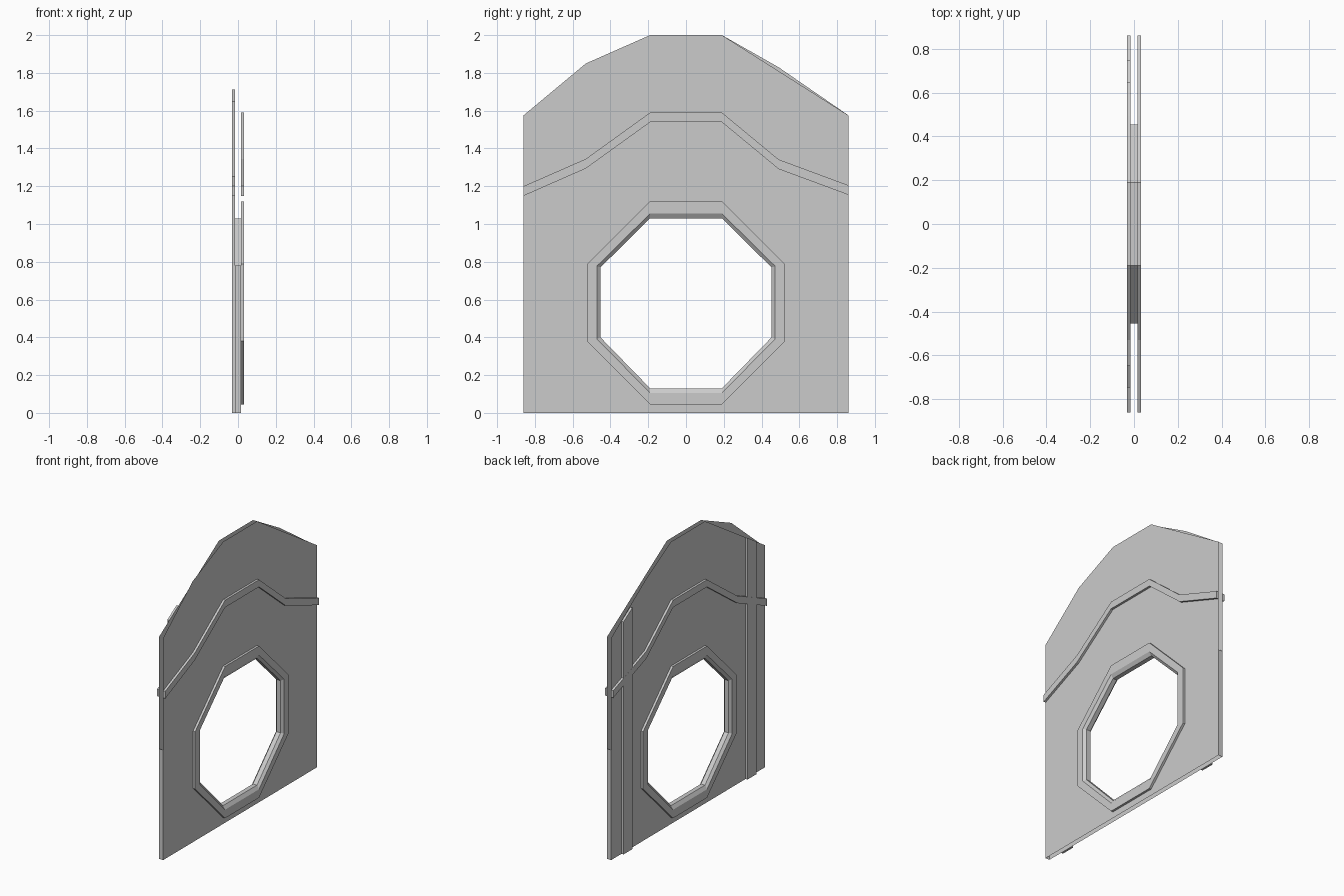
import bpy, bmesh
from mathutils import Vector

cube = bpy.data.objects.get("Cube")
if cube:
    bpy.data.objects.remove(cube)

GREY = bpy.data.materials.new("plain grey")
GREY.use_nodes = True
GREY.diffuse_color = (0.6, 0.6, 0.6, 1)
GREY.node_tree.nodes["Principled BSDF"].inputs["Base Color"].default_value = (0.6, 0.6, 0.6, 1)

SHEET = 0.016    # half distance between the two wall sheets
RAISED = 0.032   # outer face of the trim
HALF = 0.86      # half width of the wall


def finish(name, bm):
    mesh = bpy.data.meshes.new(name)
    bm.to_mesh(mesh)
    bm.free()
    mesh.materials.append(GREY)
    obj = bpy.data.objects.new(name, mesh)
    bpy.context.collection.objects.link(obj)
    return obj


def loop(bm, points, x):
    return [bm.verts.new((x, y, z)) for y, z in points]


def bridge(bm, a, b, flip=False):
    """Quads between two closed loops."""
    for i in range(len(a)):
        j = (i + 1) % len(a)
        quad = [a[i], a[j], b[j], b[i]]
        bm.faces.new(quad[::-1] if flip else quad)


def octagon(half, low, high, z_low, z_high):
    right = [(0.19, low), (half, z_low), (half, z_high), (0.19, high)]
    return right + [(-y, z) for y, z in reversed(right)]


def wall_sheet(name, outline, side):
    bm = bmesh.new()
    edges = []
    for points in (outline, HOLE):
        verts = loop(bm, points, side * SHEET)
        edges += [bm.edges.new((verts[i - 1], verts[i])) for i in range(len(verts))]
    bmesh.ops.triangle_fill(bm, edges=edges, use_beauty=True, use_dissolve=False,
                            normal=Vector((side, 0, 0)))
    for f in bm.faces:
        f.normal_update()
        if f.normal.x * side < 0:
            f.normal_flip()
    finish(name, bm)


def trim(name, lower, upper, side, outer=RAISED):
    """Raised band between two polylines, open against the wall."""
    bm = bmesh.new()
    ring = lower + upper[::-1]
    base, face = loop(bm, ring, side * SHEET), loop(bm, ring, side * outer)
    bridge(bm, base, face, side < 0)
    n = len(ring)
    for i in range(len(lower) - 1):
        quad = [face[i], face[i + 1], face[n - 2 - i], face[n - 1 - i]]
        bm.faces.new(quad if side > 0 else quad[::-1])
    finish(name, bm)


HOLE = octagon(0.453, 0.13, 1.03, 0.4, 0.77)
FRAME_IN = octagon(0.472, 0.105, 1.055, 0.392, 0.777)
FRAME_OUT = octagon(0.525, 0.045, 1.12, 0.38, 0.787)

# Wall sheets, open along the top and bottom
base = [(-HALF, 0), (HALF, 0), (HALF, 1.575)]
peak = [(0.19, 2), (-0.19, 2)]
wall_sheet("wall_sheet_left", base + peak + [(-0.53, 1.85), (-HALF, 1.575)], 1)
wall_sheet("wall_sheet_right", base + [(0.49, 1.83)] + peak + [(-HALF, 1.575)], -1)

# Opening lining between the sheets
bm = bmesh.new()
bridge(bm, loop(bm, HOLE, -SHEET), loop(bm, HOLE, SHEET), True)
finish("opening_lining", bm)

# Closed lower part of the two end edges
for label, y in (("front", -HALF), ("back", HALF)):
    bm = bmesh.new()
    corners = [(-SHEET, 0), (SHEET, 0), (SHEET, 0.78), (-SHEET, 0.78)]
    cap = [bm.verts.new((x, y, z)) for x, z in corners]
    bm.faces.new(cap if y < 0 else cap[::-1])
    finish(label + "_edge_cap", bm)

# Opening frames and stepped mouldings on both sides
TOP = [(-HALF, 1.2), (-0.53, 1.345), (-0.19, 1.59), (0.19, 1.59), (0.49, 1.342), (HALF, 1.205)]
BOTTOM = [(y, z - 0.051) for y, z in TOP]
for label, side in (("left", 1), ("right", -1)):
    bm = bmesh.new()
    rings = [loop(bm, FRAME_OUT, side * SHEET), loop(bm, FRAME_OUT, side * RAISED),
             loop(bm, FRAME_IN, side * RAISED), loop(bm, HOLE, side * SHEET)]
    for a, b in zip(rings, rings[1:]):
        bridge(bm, a, b, side < 0)
    finish("opening_frame_" + label, bm)
    trim("moulding_" + label, BOTTOM, TOP, side)

# Upright battens on the right side only
for label, s in (("front", -1), ("back", 1)):
    low = [(s * 0.745, 0), (s * 0.645, 0)]
    high = [(s * 0.745, 1.648), (s * 0.645, 1.711)]
    if s > 0:
        low, high = low[::-1], high[::-1]
    trim(label + "_batten", low, high, -1, RAISED - 0.0005)
